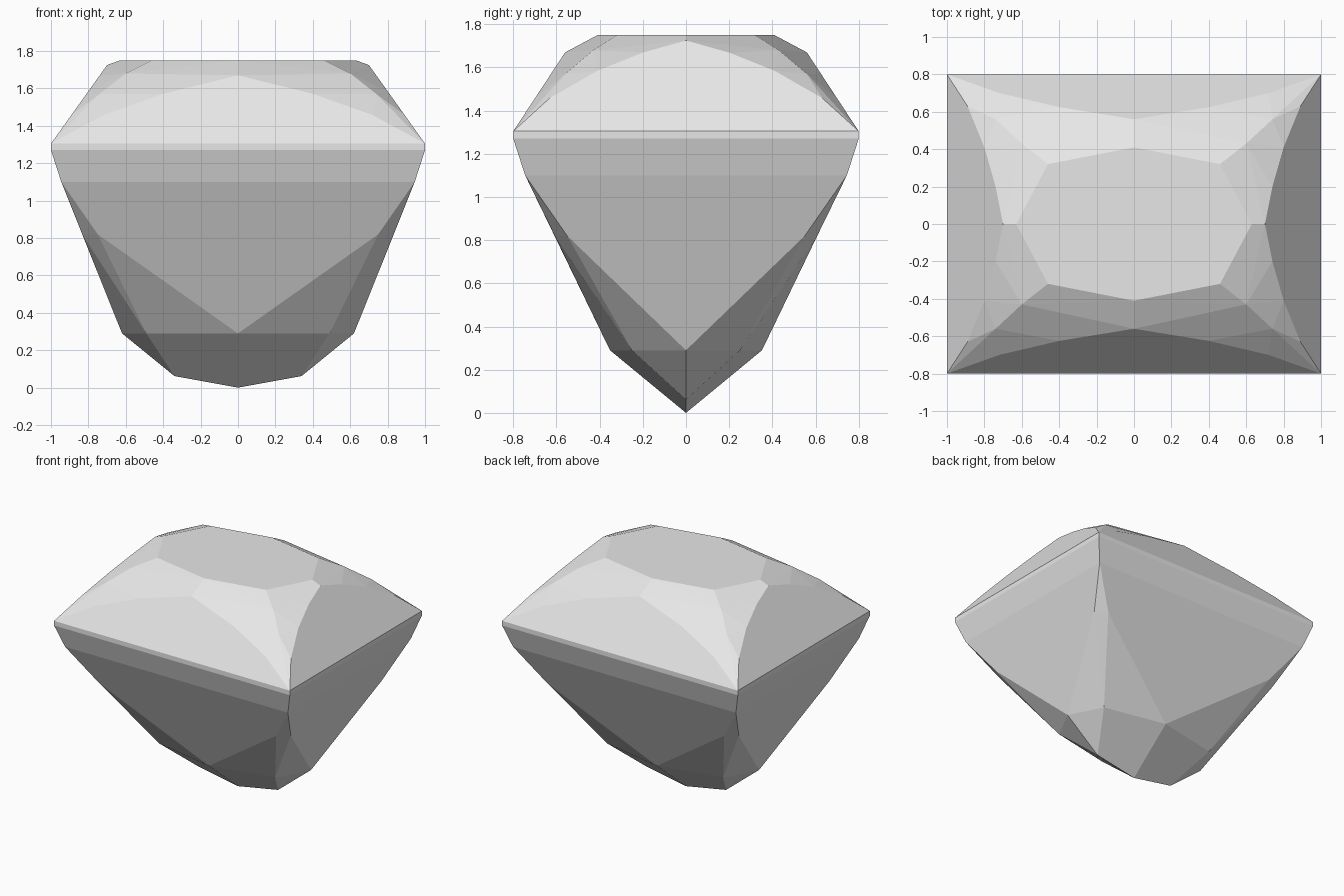
import bpy
import bmesh
from math import radians

cube = bpy.data.objects.get("Cube")
if cube:
    bpy.data.objects.remove(cube)

# Single stone colour
stone = bpy.data.materials.new("pale_grey_stone")
stone.use_nodes = True
stone.diffuse_color = (0.8, 0.8, 0.8, 1)
stone.node_tree.nodes["Principled BSDF"].inputs["Base Color"].default_value = (0.8, 0.8, 0.8, 1)


def on_line(v, a, b):
    """Height at position v along the slope from a to b, each (position, z)."""
    return a[1] + (v - a[0]) * (b[1] - a[1]) / (b[0] - a[0])


# Slopes of the main crown facets (girdle to apex)
girdle, table = 1.305, 1.75
side_slope = ((1, girdle), (0.70, 1.725))
front_slope = ((0.8, girdle), (0.56, 1.67))

# Corner points of one quarter of the stone
quarter = [
    # table octagon
    (0.63, 0, table), (0.46, 0.32, table), (0, 0.41, table),
    # corner ridge of the crown
    (0.60, 0.43, 1.68), (0.74, 0.56, 1.57),
    # girdle
    (1, 0.8, girdle), (1, 0.8, 1.27),
    # upper pavilion
    (0.945, 0.745, 1.10), (0.833, 0.55, 0.82), (0.75, 0.608, 0.82),
    # lower pavilion ring
    (0.62, 0, 0.29), (0.49, 0.25, 0.29), (0, 0.352, 0.29),
    # keel
    (0.34, 0, 0.062), (0, 0, 0),
]
# Arched edges of the main crown facets
quarter += [(x, y, on_line(x, *side_slope)) for x, y in ((0.70, 0), (0.74, 0.2), (0.80, 0.41), (0.89, 0.63))]
quarter += [(x, y, on_line(y, *front_slope)) for x, y in ((0, 0.56), (0.4, 0.625), (0.72, 0.7))]

# Mirror the quarter to all four corners and wrap it in flat facets
points = {(sx * x + 0.0, sy * y + 0.0, z) for x, y, z in quarter for sx in (1, -1) for sy in (1, -1)}
bm = bmesh.new()
for p in sorted(points):
    bm.verts.new(p)
hull = bmesh.ops.convex_hull(bm, input=bm.verts)
loose = [g for g in hull["geom_interior"] if isinstance(g, bmesh.types.BMVert)]
bmesh.ops.delete(bm, geom=loose, context="VERTS")
bmesh.ops.dissolve_limit(bm, angle_limit=radians(1), verts=bm.verts, edges=bm.edges)
bmesh.ops.recalc_face_normals(bm, faces=bm.faces)

mesh = bpy.data.meshes.new("cut_gemstone")
bm.to_mesh(mesh)
bm.free()
mesh.materials.append(stone)
gem = bpy.data.objects.new("cut_gemstone", mesh)
bpy.context.scene.collection.objects.link(gem)
